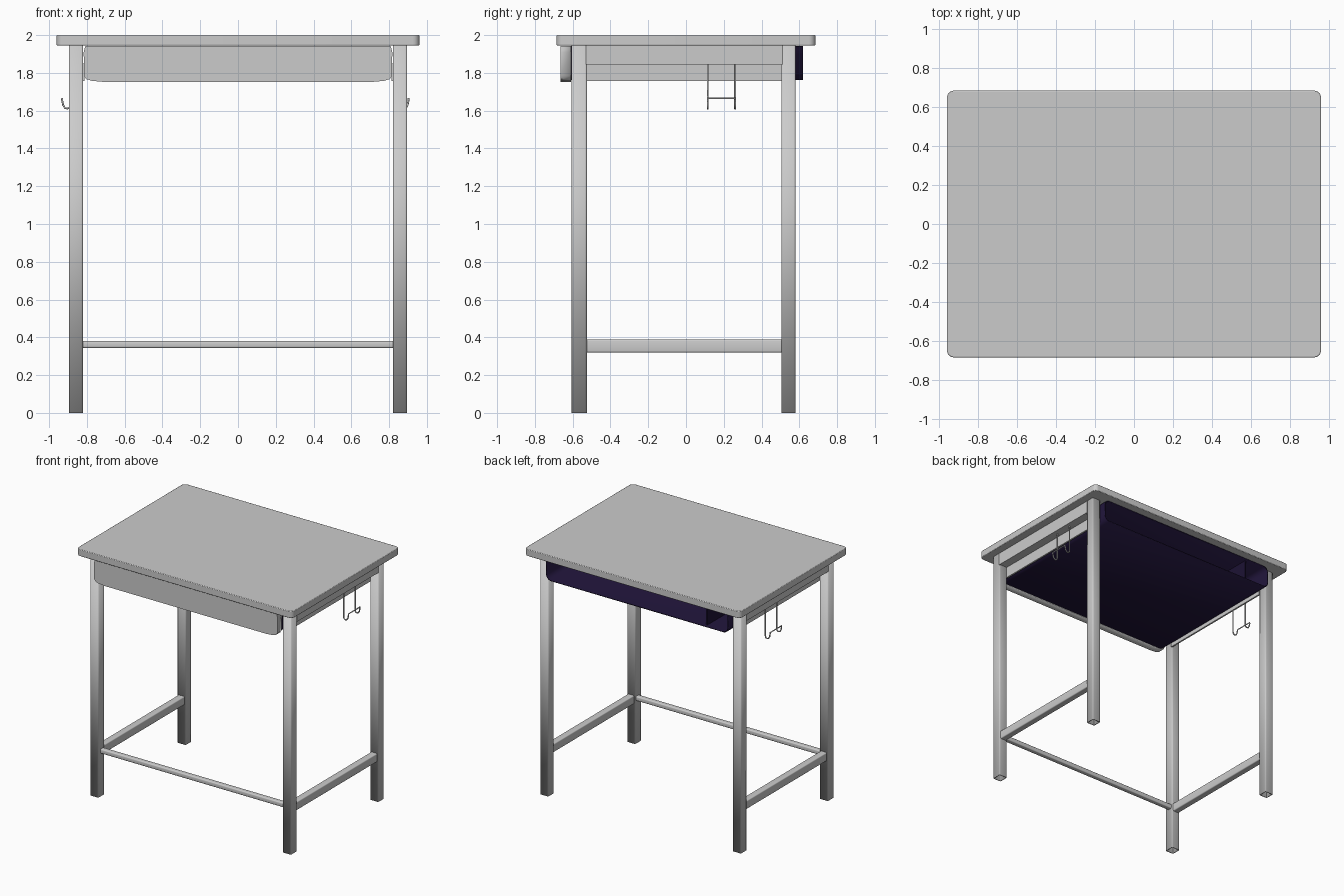
import bpy, bmesh, math

if "Cube" in bpy.data.objects:
    bpy.data.objects.remove(bpy.data.objects["Cube"])

navy = bpy.data.materials.new("navy")
navy.diffuse_color = (0.012, 0.006, 0.035, 1)
navy.use_nodes = True
navy.node_tree.nodes["Principled BSDF"].inputs["Base Color"].default_value = navy.diffuse_color


def rounded(u0, u1, v0, v1, r, seg=4):
    """Rounded rectangle outline."""
    pts = []
    for cu, cv, a0 in ((u1 - r, v1 - r, 0), (u0 + r, v1 - r, 90),
                       (u0 + r, v0 + r, 180), (u1 - r, v0 + r, 270)):
        for i in range(seg + 1):
            a = math.radians(a0 + 90 * i / seg)
            pts.append((cu + r * math.cos(a), cv + r * math.sin(a)))
    return pts


def prism(name, pts, axis, a, b, cap_a=True, cap_b=True, wall=0, mat=None):
    """Extrude an outline along an axis; open ends get a wall thickness."""
    place = {'x': lambda u, v, t: (t, u, v),
             'y': lambda u, v, t: (u, t, v),
             'z': lambda u, v, t: (u, v, t)}[axis]
    bm = bmesh.new()
    ra = [bm.verts.new(place(u, v, a)) for u, v in pts]
    rb = [bm.verts.new(place(u, v, b)) for u, v in pts]
    n = len(pts)
    for i in range(n):
        j = (i + 1) % n
        bm.faces.new((ra[i], ra[j], rb[j], rb[i]))
    if cap_a:
        bm.faces.new(ra)
    if cap_b:
        bm.faces.new(rb)
    bmesh.ops.recalc_face_normals(bm, faces=bm.faces[:])
    me = bpy.data.meshes.new(name)
    bm.to_mesh(me)
    bm.free()
    ob = bpy.data.objects.new(name, me)
    bpy.context.collection.objects.link(ob)
    if wall:
        mod = ob.modifiers.new("wall", 'SOLIDIFY')
        mod.thickness = wall
        mod.offset = -1
    if mat:
        me.materials.append(mat)
    return ob


def box(name, x0, x1, y0, y1, z0, z1, mat=None):
    return prism(name, [(x0, y0), (x1, y0), (x1, y1), (x0, y1)], 'z', z0, z1, mat=mat)


# Tabletop
top = prism("tabletop", rounded(-0.96, 0.96, -0.685, 0.685, 0.035, 6), 'z', 1.945, 2.0)
bev = top.modifiers.new("bevel", 'BEVEL')
bev.width, bev.segments, bev.limit_method = 0.004, 2, 'ANGLE'

# Side frames: hollow legs, top rail, inner flange plate, lower bar
for side, s in (("left", -1), ("right", 1)):
    xa, xb = sorted((s * 0.82, s * 0.895))
    for end, y0, y1 in (("front", -0.605, -0.525), ("back", 0.505, 0.58)):
        prism(f"{side}_{end}_leg", rounded(xa, xb, y0, y1, 0.01, 3), 'z', 0, 1.945,
              False, False, wall=0.008)
    box(f"{side}_top_rail", xa, xb, -0.53, 0.51, 1.845, 1.945)
    p0, p1 = sorted((s * 0.812, s * 0.825))
    box(f"{side}_flange_plate", p0, p1, -0.53, 0.51, 1.757, 1.85)
    b0, b1 = sorted((s * 0.83, s * 0.885))
    prism(f"{side}_lower_bar", rounded(-0.0 + b0, b1, 0.32, 0.388, 0.008, 3), 'y', -0.53, 0.51)

# Front stretcher
prism("front_stretcher", rounded(-0.575, -0.535, 0.344, 0.38, 0.008, 3), 'x', -0.825, 0.825)

# Front panel: shallow pan with softened lower corners
half = [(0.72, 1.753), (0.775, 1.758), (0.803, 1.767), (0.815, 1.785), (0.817, 1.91), (0.808, 1.943)]
outline = half + [(-x, z) for x, z in reversed(half)]
prism("front_panel", outline, 'y', -0.665, -0.61, True, False, wall=0.01)

# Book tray, open toward the back
prism("book_tray", rounded(-0.811, 0.811, 1.762, 1.943, 0.045, 6), 'y', -0.61, 0.62,
      True, False, wall=0.008, mat=navy)
box("tray_divider", -0.61, -0.6, -0.59, 0.6, 1.768, 1.937, navy)

# Wire bag hooks
for side, s, bx in (("left", -1, 0.888), ("right", 1, 0.86)):
    cu = bpy.data.curves.new(f"{side}_bag_hook", 'CURVE')
    cu.dimensions = '3D'
    cu.bevel_depth, cu.bevel_resolution = 0.005, 2
    prof = [(0, 1.86), (0, 1.63), (0.004, 1.616), (0.015, 1.611),
            (0.028, 1.614), (0.038, 1.63), (0.043, 1.655), (0.043, 1.665)]
    path = [(s * (bx + d), 0.115, z) for d, z in prof]
    path += [(x, 0.26, z) for x, y, z in reversed(path)]
    sp = cu.splines.new('POLY')
    sp.points.add(len(path) - 1)
    for p, co in zip(sp.points, path):
        p.co = (*co, 1)
    bpy.context.collection.objects.link(bpy.data.objects.new(cu.name, cu))

# Smooth shading with sharp edges kept
for ob in bpy.data.objects:
    ob.select_set(ob.type == 'MESH')
bpy.context.view_layer.objects.active = top
bpy.ops.object.shade_smooth_by_angle(angle=math.radians(35))
